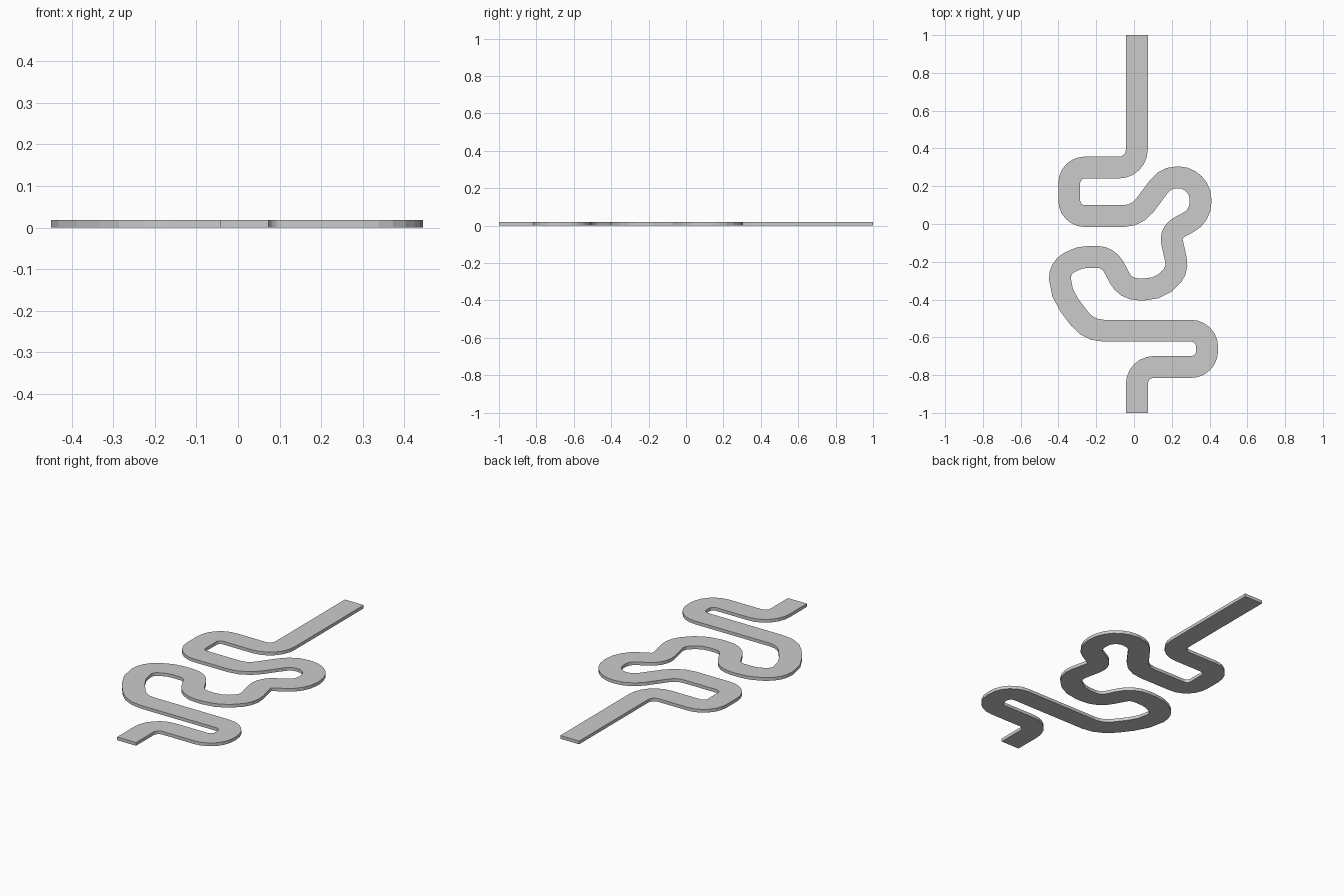
import bpy, bmesh, math
from mathutils import Vector

if "Cube" in bpy.data.objects:
    bpy.data.objects.remove(bpy.data.objects["Cube"])

HALF_WIDTH = 0.058
THICKNESS = 0.018

# Centre line corners: x, y, bend radius
CORNERS = [
    (0.015, 1.0, 0),
    (0.015, 0.299, 0.095), (-0.343, 0.299, 0.083), (-0.343, 0.042, 0.083),
    (0.015, 0.042, 0.14), (0.168, 0.247, 0.118), (0.352, 0.247, 0.118),
    (0.352, 0.043, 0.118), (0.19, -0.044, 0.07), (0.232, -0.235, 0.10),
    (0.15, -0.346, 0.18), (-0.045, -0.346, 0.11), (-0.135, -0.174, 0.10),
    (-0.29, -0.174, 0.18), (-0.395, -0.235, 0.09), (-0.388, -0.37, 0.25),
    (-0.24, -0.565, 0.16), (0.387, -0.565, 0.085), (0.387, -0.757, 0.085),
    (0.015, -0.757, 0.09), (0.015, -1.0, 0),
]


def rounded_path(corners):
    """Replace each corner by an arc; return (point, heading angle) stations."""
    pts = [Vector(c[:2]) for c in corners]
    d = (pts[1] - pts[0]).normalized()
    stations = [(pts[0], math.atan2(d.y, d.x))]
    for i in range(1, len(pts) - 1):
        a = (pts[i] - pts[i - 1]).normalized()
        b = (pts[i + 1] - pts[i]).normalized()
        turn = math.atan2(a.x * b.y - a.y * b.x, a.dot(b))
        r, side = corners[i][2], math.copysign(1, turn)
        start = pts[i] - a * r * math.tan(abs(turn) / 2)
        centre = start + Vector((-a.y, a.x)) * r * side
        h0 = math.atan2(a.y, a.x)
        n = max(2, round(abs(turn) / math.radians(16)))
        for k in range(n + 1):
            h = h0 + turn * k / n
            p = centre + Vector((math.sin(h), -math.cos(h))) * r * side
            stations.append((p, h))
    d = (pts[-1] - pts[-2]).normalized()
    stations.append((pts[-1], math.atan2(d.y, d.x)))
    return stations


# Winding path slab: a rectangular section swept along the centre line
bm = bmesh.new()
rings = []
for p, h in rounded_path(CORNERS):
    n = Vector((-math.sin(h), math.cos(h))) * HALF_WIDTH
    left, right = p + n, p - n
    rings.append([bm.verts.new((q.x, q.y, z)) for q, z in
                  ((left, 0), (right, 0), (right, THICKNESS), (left, THICKNESS))])
for a, b in zip(rings, rings[1:]):
    for k in range(4):
        m = (k + 1) % 4
        bm.faces.new((a[k], a[m], b[m], b[k]))
bm.faces.new(rings[0])
bm.faces.new(rings[-1])
bmesh.ops.recalc_face_normals(bm, faces=bm.faces)

mesh = bpy.data.meshes.new("winding_path")
bm.to_mesh(mesh)
bm.free()
bpy.context.collection.objects.link(bpy.data.objects.new("winding_path", mesh))
